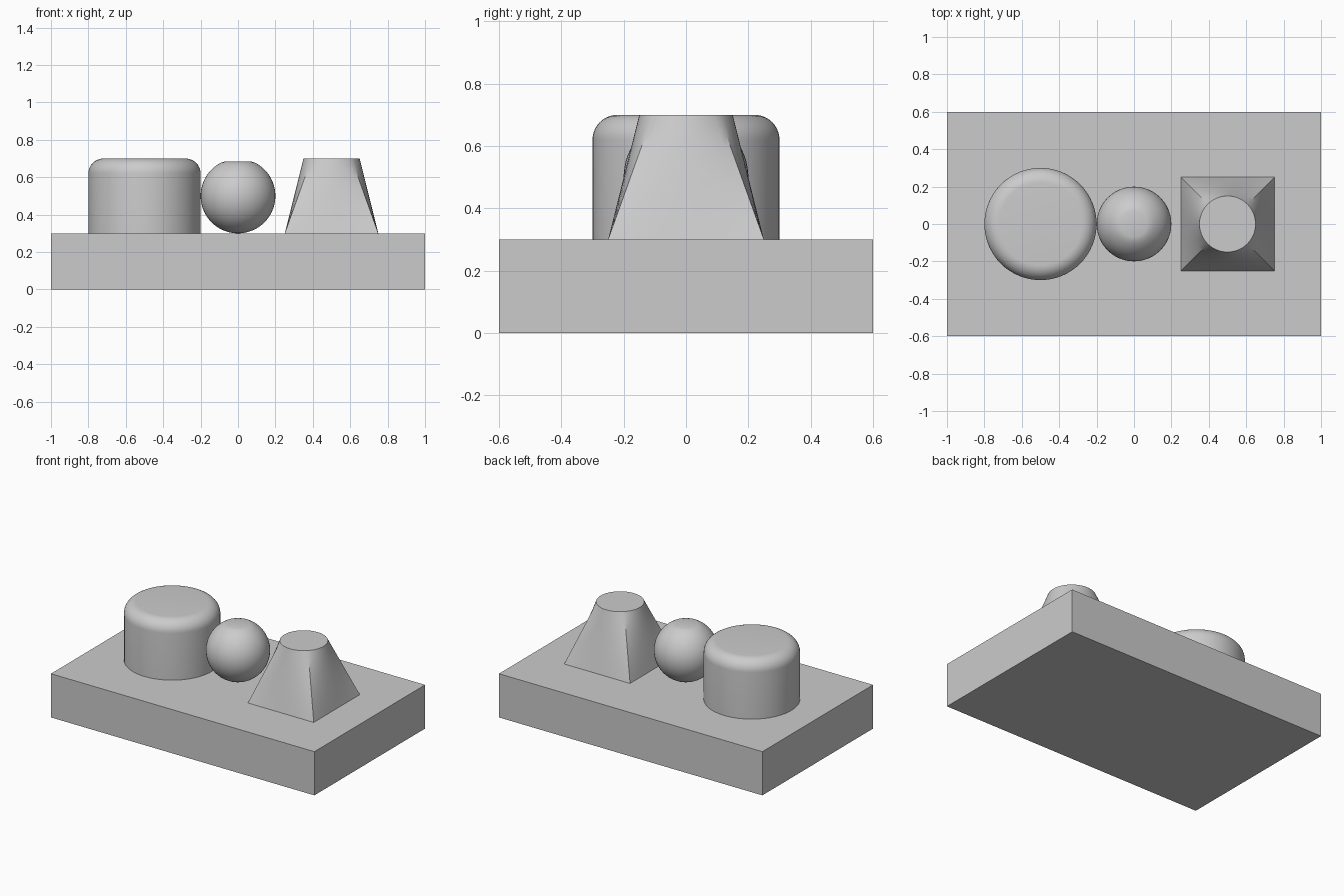
import bpy, bmesh, math

if "Cube" in bpy.data.objects:
    bpy.data.objects.remove(bpy.data.objects["Cube"])


def finish(name, bm, smooth=None):
    bmesh.ops.recalc_face_normals(bm, faces=bm.faces)
    mesh = bpy.data.meshes.new(name)
    bm.to_mesh(mesh)
    bm.free()
    obj = bpy.data.objects.new(name, mesh)
    bpy.context.collection.objects.link(obj)
    if smooth:
        bpy.ops.object.select_all(action='DESELECT')
        bpy.context.view_layer.objects.active = obj
        obj.select_set(True)
        bpy.ops.object.shade_smooth_by_angle(angle=math.radians(smooth))
    return obj


def skin(bm, rings):
    """Join equal-length rings of points with quads and cap both ends."""
    loops = [[bm.verts.new(p) for p in ring] for ring in rings]
    for a, b in zip(loops, loops[1:]):
        for i in range(len(a)):
            j = (i + 1) % len(a)
            bm.faces.new((a[i], a[j], b[j], b[i]))
    bm.faces.new(loops[0][::-1])
    bm.faces.new(loops[-1])


def lathe(name, profile, x, sides=64, smooth=30):
    bm = bmesh.new()
    angles = [2 * math.pi * i / sides for i in range(sides)]
    skin(bm, [[(x + r * math.cos(a), r * math.sin(a), z) for a in angles]
              for r, z in profile])
    return finish(name, bm, smooth)


# Base slab
bm = bmesh.new()
bmesh.ops.create_cube(bm, size=1)
bmesh.ops.scale(bm, vec=(2, 1.2, 0.3), verts=bm.verts)
bmesh.ops.translate(bm, vec=(0, 0, 0.15), verts=bm.verts)
finish("base_slab", bm)

# Cylinder with a rounded top rim
R, F = 0.3, 0.08
fillet = [(R - F + F * math.cos(t), 0.7 - F + F * math.sin(t))
          for t in (math.pi / 2 * i / 10 for i in range(11))]
lathe("rounded_cylinder", [(R, 0.3)] + fillet, -0.5)

# Ball, slightly flattened at the top
arc = [math.radians(-87 + 6 * i) for i in range(27)]
ball = [(0.2 * math.cos(t), 0.5 + 0.2 * math.sin(t)) for t in arc]
ball = [p for p in ball if p[1] < 0.681] + [(0.07, 0.684), (0.01, 0.685)]
lathe("ball", ball, 0.0, 48, 40)

# Square-to-round loft: each square side blends into a quarter circle
N, H, RT, STEPS = 12, 0.25, 0.15, 12
square, circle = [], []
for k in range(4):
    c, s = round(math.cos(k * math.pi / 2)), round(math.sin(k * math.pi / 2))
    for i in range(N):
        u = -1 + 2 * i / N
        square.append((H * (c - s * u), H * (s + c * u)))
        a = k * math.pi / 2 + u * math.pi / 4
        circle.append((RT * math.cos(a), RT * math.sin(a)))
bm = bmesh.new()
skin(bm, [[(0.5 + p[0] + (q[0] - p[0]) * t, p[1] + (q[1] - p[1]) * t, 0.3 + 0.4 * t)
           for p, q in zip(square, circle)]
          for t in (i / STEPS for i in range(STEPS + 1))])
finish("square_to_round_loft", bm, 30)
